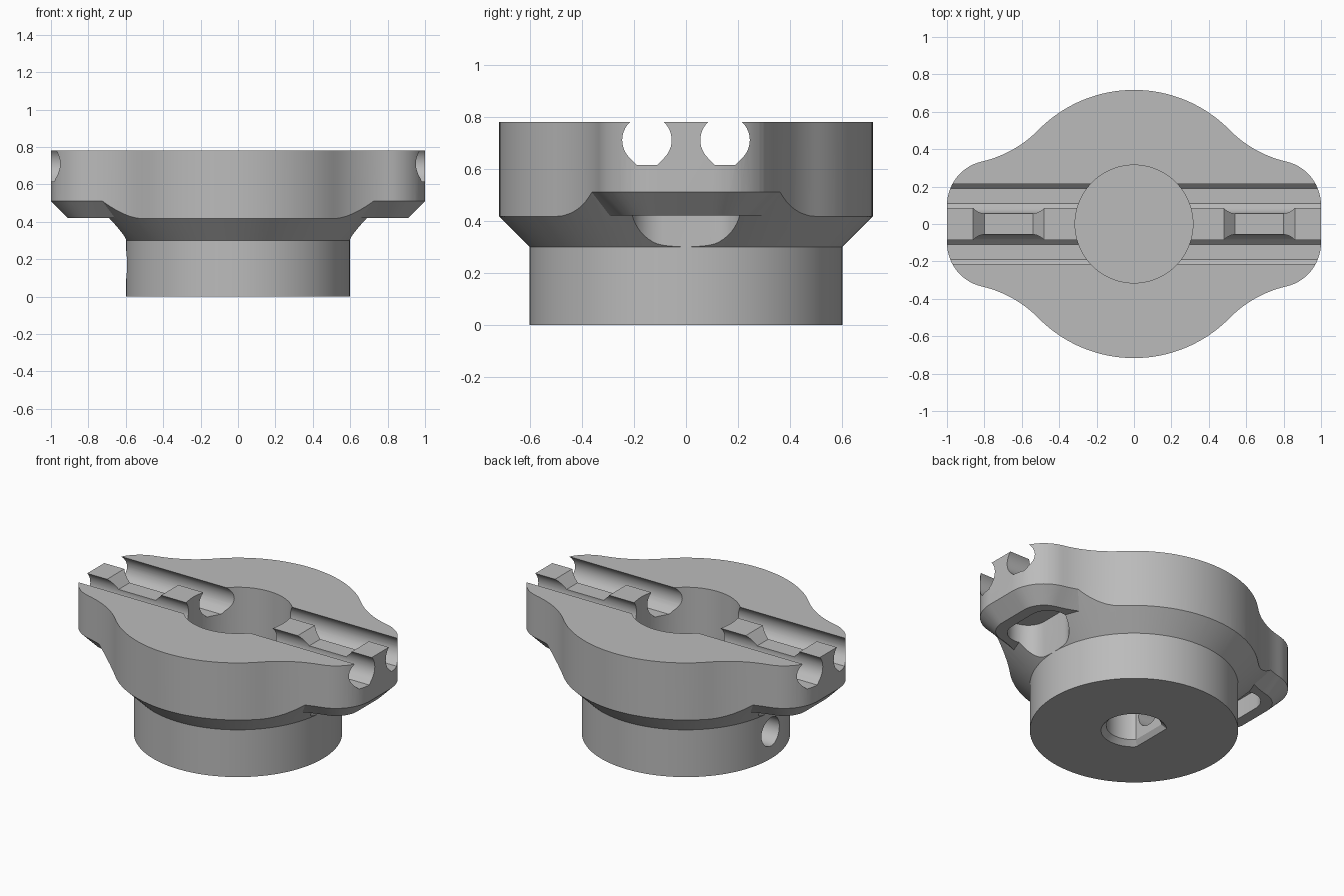
import bpy, bmesh, math
from mathutils import Vector

cube = bpy.data.objects.get("Cube")
if cube:
    bpy.data.objects.remove(cube, do_unlink=True)

grey = bpy.data.materials.new("light_grey")
grey.use_nodes = True
grey.diffuse_color = (0.5, 0.5, 0.5, 1)
grey.node_tree.nodes["Principled BSDF"].inputs["Base Color"].default_value = (0.5, 0.5, 0.5, 1)


def loft(name, rings):
    """Solid skinned through rings with equal point counts, capped at both ends."""
    bm = bmesh.new()
    loops = [[bm.verts.new(p) for p in ring] for ring in rings]
    for a, b in zip(loops, loops[1:]):
        for i in range(len(a)):
            j = (i + 1) % len(a)
            bm.faces.new((a[i], a[j], b[j], b[i]))
    bm.faces.new(loops[0][::-1])
    bm.faces.new(loops[-1])
    bmesh.ops.recalc_face_normals(bm, faces=bm.faces)
    mesh = bpy.data.meshes.new(name)
    bm.to_mesh(mesh)
    bm.free()
    mesh.materials.append(grey)
    obj = bpy.data.objects.new(name, mesh)
    bpy.context.collection.objects.link(obj)
    return obj


def combine(target, other, operation):
    """Apply a boolean and discard the second solid."""
    mod = target.modifiers.new("combine", "BOOLEAN")
    mod.operation, mod.object, mod.solver = operation, other, "EXACT"
    bpy.context.view_layer.objects.active = target
    bpy.ops.object.modifier_apply(modifier=mod.name)
    bpy.data.objects.remove(other, do_unlink=True)


def arc(cx, cy, r, a0, a1, n):
    return [(cx + r * math.cos(a0 + (a1 - a0) * i / n),
             cy + r * math.sin(a0 + (a1 - a0) * i / n)) for i in range(n + 1)]


def circle(r, n=96):
    return arc(0, 0, r, 0, math.tau, n)[:-1]


def at_z(points, z):
    return [(x, y, z) for x, y in points]


def along_x(points, x):
    return [(x, y, z) for y, z in points]


def outline(d=0.0):
    """Round hub blended into two rounded wings, grown outward by d."""
    hub, tip, blend = 0.717, 0.24, 0.62
    centre = Vector((0.76, 0.10))
    gap = centre.length
    u = centre / gap
    a = ((hub + blend) ** 2 - (tip + blend) ** 2 + gap ** 2) / (2 * gap)
    h = math.sqrt((hub + blend) ** 2 - a * a)
    f = u * a + Vector((-u.y, u.x)) * h
    t0 = math.atan2(f.y, f.x)
    t1 = math.atan2(f.y - centre.y, f.x - centre.x)
    quarter = (arc(*centre, tip + d, 0, t1, 14)
               + arc(*f, blend - d, t1 + math.pi, t0 + math.pi, 14)[1:]
               + arc(0, 0, hub + d, t0, math.pi / 2, 16)[1:])
    half = quarter + [(-x, y) for x, y in quarter[-2::-1]]
    return half + [(x, -y) for x, y in half[::-1]]


# Body: stepped cone joined with chamfered wings, trimmed to the outline
body = loft("hub_body", [at_z(circle(r), z) for r, z in
                         ((0.6, 0), (0.6, 0.3), (1.3, 1.0))])
wings = loft("wings", [at_z(outline(d), z) for d, z in
                       ((-0.09, 0.42), (0.1, 0.61), (0.1, 0.9))])
combine(body, wings, "UNION")
combine(body, loft("trim", [at_z(outline(), z) for z in (-0.1, 0.78)]), "INTERSECT")

# Round recess in the top
combine(body, loft("recess", [at_z(circle(0.315), z) for z in (0.42, 0.9)]), "DIFFERENCE")

# Two lengthwise grooves with a flattened underside
R = 0.095
section = arc(0, 0, R, -math.pi / 4, 1.25 * math.pi, 36)
flat = R * math.tan(math.pi / 8)
section += [(-flat, -R), (flat, -R)]
for side in (-1, 1):
    ring = [(y + side * 0.15, z + 0.71) for y, z in section]
    combine(body, loft("groove", [along_x(ring, x) for x in (-1.1, 1.1)]), "DIFFERENCE")

# Sloped saddles in the rib, and slots below each wing
saddle = [(0.46, 0.80), (0.54, 0.72), (0.80, 0.72), (0.88, 0.80)]
slot = arc(0, 0.09, 0.12, 0, math.pi, 20) + arc(0, -0.09, 0.12, math.pi, math.tau, 20)
for side in (-1, 1):
    combine(body, loft("saddle", [[(side * x, y, z) for x, z in saddle]
                                  for y in (-0.12, 0.12)]), "DIFFERENCE")
    ring = [(x + side * 0.72, y) for x, y in slot]
    combine(body, loft("slot", [at_z(ring, z) for z in (0.25, 0.54)]), "DIFFERENCE")


# Blind shaft bore with one flat side and a chamfered mouth
def d_ring(r, z):
    return [(max(x, -0.69 * r), y, z) for x, y in circle(r, 64)]


combine(body, loft("bore", [d_ring(0.22, -0.03), d_ring(0.16, 0.03), d_ring(0.16, 0.34)]),
        "DIFFERENCE")

# Set screw hole through the side into the bore
ring = [(y, z + 0.17) for y, z in circle(0.09, 40)]
combine(body, loft("screw_hole", [along_x(ring, x) for x in (-0.8, -0.05)]), "DIFFERENCE")

# Smooth curves, crisp edges
bpy.ops.object.select_all(action="DESELECT")
body.select_set(True)
bpy.context.view_layer.objects.active = body
bpy.ops.object.shade_smooth_by_angle(angle=math.radians(25))
